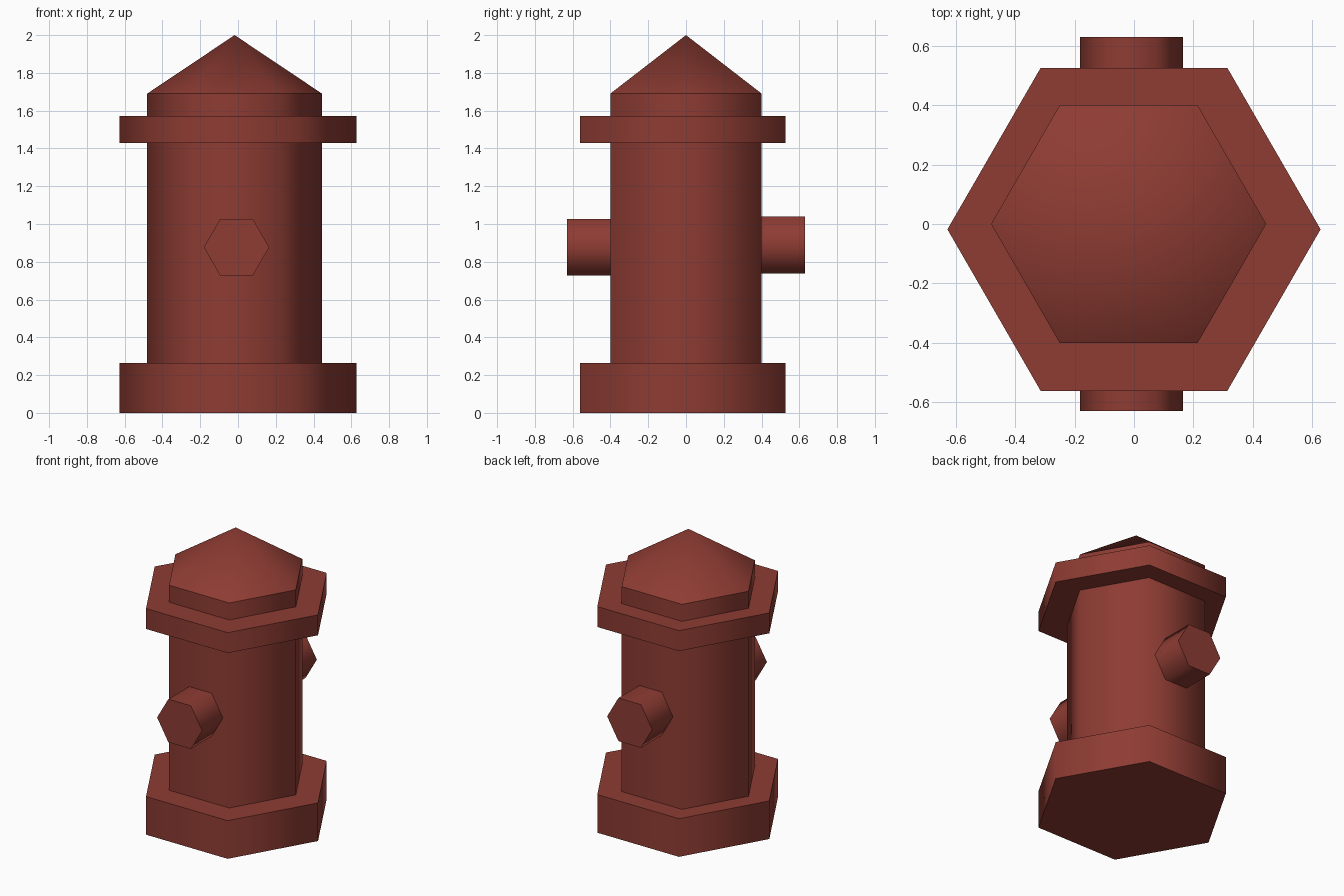
import bpy, bmesh, math
from mathutils import Vector

if "Cube" in bpy.data.objects:
    bpy.data.objects.remove(bpy.data.objects["Cube"])

red = bpy.data.materials.new("hydrant red")
red.diffuse_color = (0.27, 0.045, 0.033, 1)
red.use_nodes = True
red.node_tree.nodes["Principled BSDF"].inputs["Base Color"].default_value = red.diffuse_color


def hex_solid(name, center, rings, axis="Z"):
    """Six-sided solid along an axis from (radius, position) rings; radius 0 makes a point."""
    bm = bmesh.new()
    cx, cy = center

    def place(u, v, w):
        return Vector((cx + u, cy + v, w)) if axis == "Z" else Vector((cx + u, w, cy + v))

    loops = []
    for r, w in rings:
        n = 6 if r else 1
        loops.append([bm.verts.new(place(r * math.cos(i * math.pi / 3),
                                         r * math.sin(i * math.pi / 3), w)) for i in range(n)])
    for a, b in zip(loops, loops[1:]):
        for i in range(6):
            j = (i + 1) % 6
            bm.faces.new((a[i], a[j], b[0]) if len(b) == 1 else (a[i], a[j], b[j], b[i]))
    for loop in (loops[0], loops[-1]):
        if len(loop) == 6:
            bm.faces.new(loop)
    bmesh.ops.recalc_face_normals(bm, faces=bm.faces)
    # Smooth sides, with sharp rims around each ring
    for f in bm.faces:
        f.smooth = True
    for loop in loops:
        for e in bm.edges:
            if all(v in loop for v in e.verts):
                e.smooth = False
    me = bpy.data.meshes.new(name)
    bm.to_mesh(me)
    bm.free()
    me.materials.append(red)
    ob = bpy.data.objects.new(name, me)
    bpy.context.collection.objects.link(ob)
    return ob


# Base plate and upper collar
hex_solid("base", (0, -0.018), [(0.628, 0), (0.628, 0.265)])
hex_solid("collar", (0, -0.018), [(0.628, 1.43), (0.628, 1.572)])
# Barrel with pointed cap
hex_solid("barrel", (-0.018, 0), [(0.463, 0.02), (0.463, 1.69), (0, 2.0)])
# Front and back outlets
hex_solid("front_outlet", (-0.008, 0.877), [(0.173, -0.63), (0.173, -0.3)], "Y")
hex_solid("back_outlet", (-0.008, 0.889), [(0.173, 0.3), (0.173, 0.63)], "Y")
